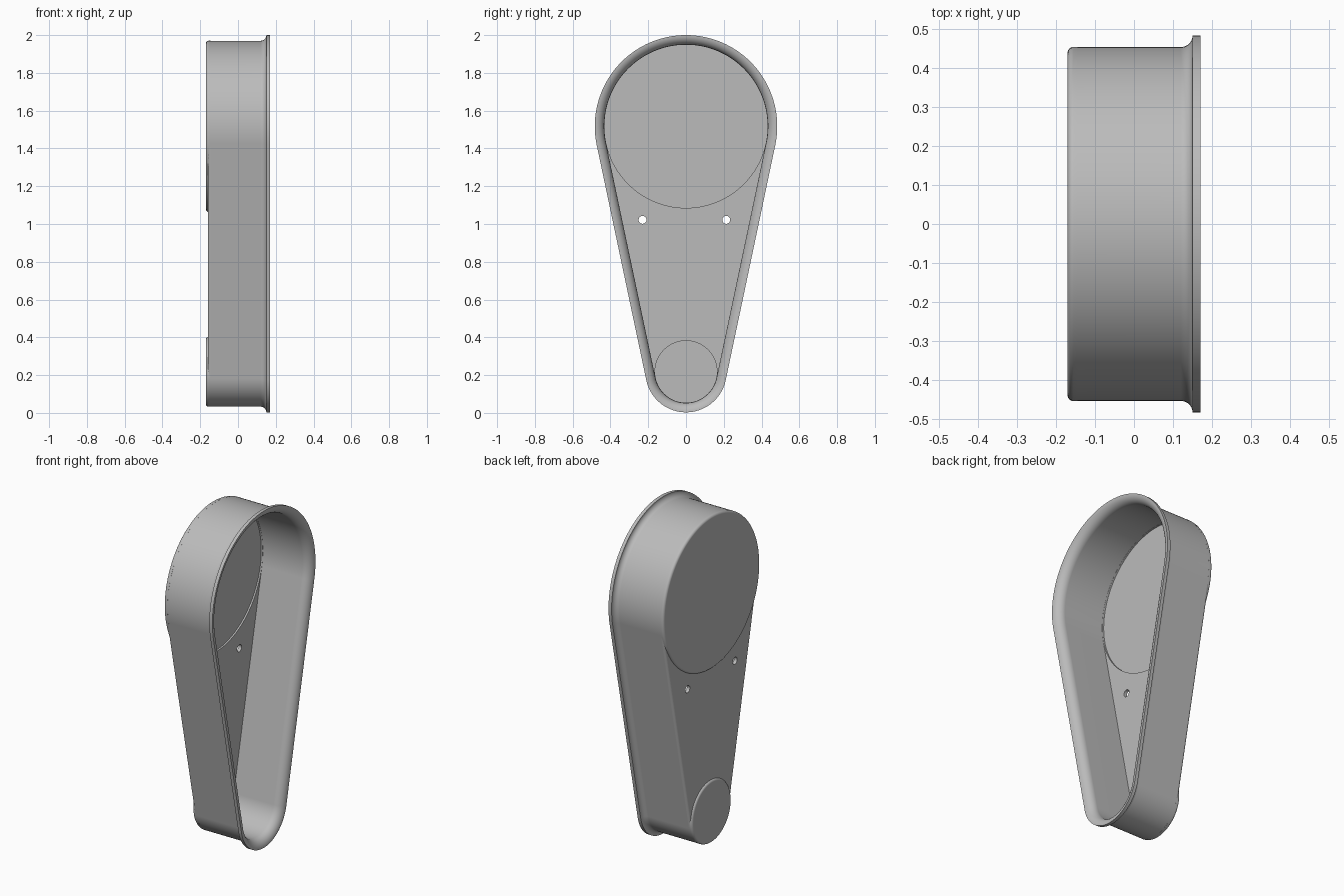
import bpy, bmesh
from math import sin, cos, pi, asin

cube = bpy.data.objects.get("Cube")
if cube:
    bpy.data.objects.remove(cube, do_unlink=True)

grey = bpy.data.materials.new("plain grey")
grey.use_nodes = True
grey.diffuse_color = (0.5, 0.5, 0.5, 1)
grey.node_tree.nodes["Principled BSDF"].inputs["Base Color"].default_value = (0.5, 0.5, 0.5, 1)

# Pulley centres (height) and the outer wall radius around each
TOP_Z, TOP_R = 1.517, 0.453
LOW_Z, LOW_R = 0.218, 0.185
TILT = asin((TOP_R - LOW_R) / (TOP_Z - LOW_Z))


def arc(z, r, start, end, steps):
    angles = [start + (end - start) * i / steps for i in range(steps + 1)]
    return [(r * cos(a), z + r * sin(a)) for a in angles]


def belt_outline(grow):
    """Two arcs joined by their tangent lines, as (y, z) points."""
    return (arc(TOP_Z, TOP_R + grow, -TILT, pi + TILT, 72)
            + arc(LOW_Z, LOW_R + grow, pi + TILT, 2 * pi - TILT, 48))


def disc_outline(z, r):
    return lambda grow: arc(z, r + grow, 0, 2 * pi, 128)[:-1]


def loft(name, outline, profile):
    """Sweep a profile of (growth, x) pairs around an outline and cap both ends."""
    bm = bmesh.new()
    rings = [[bm.verts.new((x, y, z)) for y, z in outline(g)] for g, x in profile]
    n = len(rings[0])
    for a, b in zip(rings, rings[1:]):
        for i in range(n):
            j = (i + 1) % n
            bm.faces.new((a[i], a[j], b[j], b[i]))
    bm.faces.new(rings[0])
    bm.faces.new(rings[-1])
    bmesh.ops.recalc_face_normals(bm, faces=bm.faces)
    mesh = bpy.data.meshes.new(name)
    bm.to_mesh(mesh)
    bm.free()
    mesh.materials.append(grey)
    obj = bpy.data.objects.new(name, mesh)
    bpy.context.collection.objects.link(obj)
    return obj


def rounded_edge(x, r, steps=6):
    """Convex fillet from the end face at x to the side wall."""
    return [(r * (sin(t) - 1), x + r * (1 - cos(t)))
            for t in (pi / 2 * i / steps for i in range(steps + 1))]


def flare(r, steps=10):
    """Quarter curve spreading the wall outwards into the rim."""
    return [(0.03 - r * cos(t), 0.12 + r * sin(t))
            for t in (pi / 2 * i / steps for i in range(steps + 1))]


# Hollow cover: rounded back, outer wall, flared rim, inner wall, floor
profile = rounded_edge(-0.16, 0.015) + flare(0.03) + flare(0.05)[::-1] + [(-0.02, -0.14)]
cover = loft("belt_cover", belt_outline, profile)

# Raised discs over the pulleys, hollowed from inside
parts = []
for label, z, r in (("upper", TOP_Z, TOP_R), ("lower", LOW_Z, LOW_R)):
    boss = loft(label + "_disc", disc_outline(z, r + 0.0003),
                rounded_edge(-0.17, 0.015) + [(0, -0.145)])
    parts.append((boss, 'UNION'))
for label, z, r in (("upper", TOP_Z, TOP_R), ("lower", LOW_Z, LOW_R)):
    recess = loft(label + "_recess", disc_outline(z, r - 0.021), [(0, -0.15), (0, 0)])
    parts.append((recess, 'DIFFERENCE'))

# Two bolt holes through the back plate
for label, y in (("left", -0.23), ("right", 0.213)):
    hole = loft(label + "_hole", lambda g, y=y: [(y + a, b) for a, b in arc(1.022, 0.021, 0, 2 * pi, 32)[:-1]],
                [(0, -0.2), (0, -0.1)])
    parts.append((hole, 'DIFFERENCE'))

for part, operation in parts:
    mod = cover.modifiers.new(part.name, 'BOOLEAN')
    mod.object, mod.operation, mod.solver = part, operation, 'EXACT'

# Bake the cuts, then drop the helpers
bpy.context.view_layer.update()
baked = bpy.data.meshes.new_from_object(cover.evaluated_get(bpy.context.evaluated_depsgraph_get()))
cover.modifiers.clear()
cover.data = baked
for part, _ in parts:
    bpy.data.objects.remove(part, do_unlink=True)

# Smooth curved walls, crisp steps
bpy.ops.object.select_all(action='DESELECT')
cover.select_set(True)
bpy.context.view_layer.objects.active = cover
bpy.ops.object.shade_smooth_by_angle(angle=0.5)
weighted = cover.modifiers.new("even_shading", 'WEIGHTED_NORMAL')
weighted.keep_sharp = True
